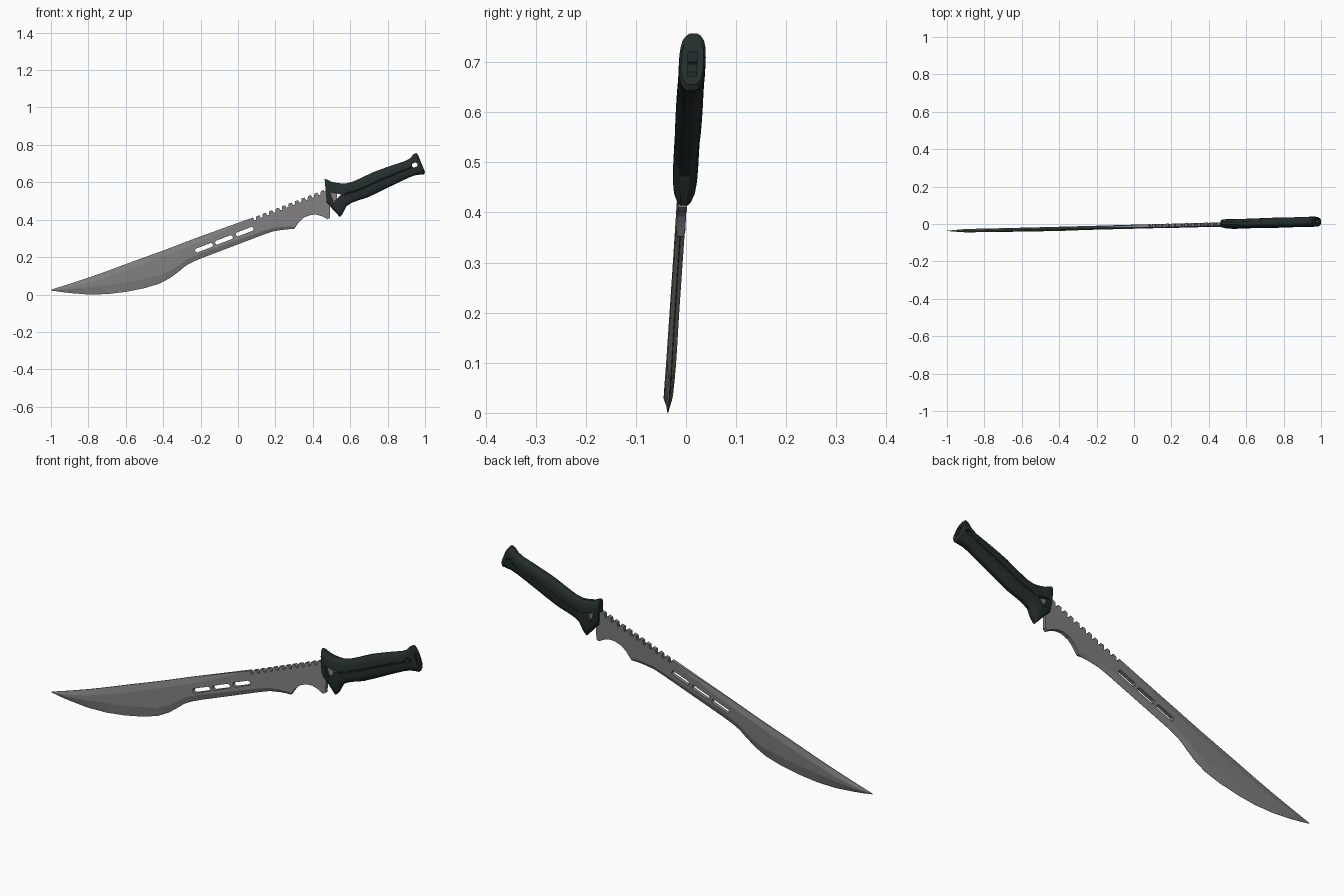
import bpy, bmesh, math
from mathutils import Vector

if "Cube" in bpy.data.objects:
    bpy.data.objects.remove(bpy.data.objects["Cube"])


def material(name, rgb):
    m = bpy.data.materials.new(name)
    m.diffuse_color = (*rgb, 1)
    m.use_nodes = True
    m.node_tree.nodes["Principled BSDF"].inputs["Base Color"].default_value = m.diffuse_color
    return m


STEEL = material("grey_steel", (0.215, 0.208, 0.213))
GRIP = material("dark_green_black", (0.018, 0.027, 0.026))


def loft(name, rings, mat):
    """Skin closed rings of equal point count and cap both ends."""
    bm = bmesh.new()
    vs = [[bm.verts.new(p) for p in r] for r in rings]
    n = len(vs[0])
    for a, b in zip(vs, vs[1:]):
        for i in range(n):
            j = (i + 1) % n
            bm.faces.new((a[i], a[j], b[j], b[i]))
    bm.faces.new(vs[0])
    bm.faces.new(vs[-1][::-1])
    bmesh.ops.recalc_face_normals(bm, faces=bm.faces)
    me = bpy.data.meshes.new(name)
    bm.to_mesh(me)
    bm.free()
    me.materials.append(mat)
    ob = bpy.data.objects.new(name, me)
    bpy.context.collection.objects.link(ob)
    return ob


def cut(ob, outline, half_depth=0.2):
    """Cut a prism with an (x, z) outline through the part along y."""
    c = loft("cutter", [[(x, y, z) for x, z in outline] for y in (-half_depth, half_depth)], ob.data.materials[0])
    c.hide_render = True
    mod = ob.modifiers.new("cut", 'BOOLEAN')
    mod.object = c
    mod.solver = 'EXACT'
    bpy.context.view_layer.objects.active = ob
    bpy.ops.object.modifier_apply(modifier=mod.name)
    bpy.data.objects.remove(c)


def slot(cx, cz, length, width, angle):
    """Rounded slot outline."""
    pts = []
    r, d = width / 2, (length - width) / 2
    for k in range(16):
        a = math.pi * 2 * (k + 0.5) / 16
        x = r * math.cos(a) + math.copysign(d, math.cos(a))
        z = r * math.sin(a)
        pts.append((cx + x * math.cos(angle) - z * math.sin(angle),
                    cz + x * math.sin(angle) + z * math.cos(angle)))
    return pts


def interp(pts, x):
    for (x0, z0), (x1, z1) in zip(pts, pts[1:]):
        if x <= x1:
            return z0 + (z1 - z0) * (x - x0) / (x1 - x0)
    return pts[-1][1]


# Blade outline: spine and cutting edge
spine = [(-1, .026), (-.9, .057), (-.8, .09), (-.69, .129), (-.58, .17), (-.4, .235), (-.23, .3), (.08, .412)]
edge = [(-1, .022), (-.95, .014), (-.9, .008), (-.8, .0), (-.7, .002), (-.6, .014), (-.5, .034), (-.42, .058),
        (-.36, .09), (-.31, .128), (-.28, .153), (-.24, .175), (-.19, .196), (.13, .318), (.185, .337),
        (.24, .346), (.303, .352), (.315, .372), (.33, .392), (.355, .413), (.39, .426), (.42, .427),
        (.45, .418), (.48, .402), (.491, .41), (.494, .5), (.53, .5)]

# Saw teeth along the rear of the spine
pitch = .0345
for i in range(11):
    x = .08 + i * pitch
    z = .41 + (x - .08) * .39
    spine += [(x + .007, z - .012), (x + .016, z - .012), (x + .018, z + .008), (x + .0335, z + .014)]
spine += [(.463, .55), (.492, .555), (.494, .545), (.53, .54)]

bevel_low = [(-1, .02), (-.8, .05), (-.5, .05), (-.28, .03), (.2, .018), (.3, .012), (.315, .002), (.6, .002)]
bevel_top = [(-1, .02), (-.6, .035), (0, .025), (.08, .003), (.6, .003)]
edge_w = [(-1, .08), (.28, .08), (.315, 1), (.6, 1)]
spine_w = [(-1, .15), (-.3, .25), (.06, .5), (.08, 1), (.6, 1)]
T = .009
rings = []
for x in sorted({round(p[0], 4) for p in spine + edge}):
    lo, hi = interp(edge, x), interp(spine, x)
    h = hi - lo
    t = T * min(1, h / .05)
    a = lo + min(interp(bevel_low, x), .42 * h)
    b = hi - min(interp(bevel_top, x), .35 * h)
    half = [(lo, t * interp(edge_w, x)), (a, t), (b, t), (hi, t * interp(spine_w, x))]
    rings.append([(x, -y, z) for z, y in half] + [(x, y, z) for z, y in reversed(half)])
blade = loft("blade", rings, STEEL)

# Three lightening slots
for cx, cz in ((-.182, .25), (-.075, .292), (.035, .336)):
    cut(blade, slot(cx, cz, .1, .022, math.radians(21)))

# Handle: guard, grip and flared pommel. Each station: top, bottom, half thickness, groove depth
stations = [((.463, .618), (.474, .487), .019, 1), ((.475, .615), (.495, .468), .023, 1),
            ((.50, .603), (.545, .414), .025, 1), ((.535, .596), (.56, .432), .025, 1),
            ((.555, .594), (.58, .472), .025, 1), ((.575, .594), (.607, .49), .025, .85),
            ((.61, .602), (.642, .503), .025, .78), ((.66, .624), (.695, .52), .026, .78),
            ((.72, .653), (.75, .546), .0265, .78), ((.785, .677), (.815, .578), .0265, .78),
            ((.84, .696), (.868, .604), .026, .78), ((.89, .712), (.913, .625), .026, .85),
            ((.92, .728), (.945, .637), .0265, 1), ((.938, .75), (.975, .641), .0265, 1),
            ((.952, .757), (.995, .643), .026, 1), ((.963, .745), (1.0, .655), .022, 1)]
section = [(-1, .3), (-.93, .55), (-.75, .83), (-.5, .96), (-.25, 1), (-.07, 1), (-.03, 0)]
section += [(-u, v) for u, v in reversed(section)]
rings = []
for top, bot, t, g in stations:
    p, q = Vector(top), Vector(bot)
    half = []
    for u, v in section:
        c = (p + q) / 2 + (p - q) / 2 * u
        half.append((c.x, t * (v or g), c.y))
    rings.append([(x, -y, z) for x, y, z in half] + [(x, y, z) for x, y, z in reversed(half)])
handle = loft("handle", rings, GRIP)

# Triangular window in the guard, lanyard hole and end channel in the pommel
cut(handle, [(.492, .546), (.552, .535), (.535, .517), (.512, .495)])
cut(handle, slot(.945, .692, .032, .024, math.radians(21)))
cut(handle, [(.935, .672), (1.05, .672), (1.05, .72), (.935, .72)], .009)

# Lean both parts slightly out of the vertical plane and shade
for ob, shift in ((blade, -.03), (handle, -.028)):
    for v in ob.data.vertices:
        v.co.y += .008 * v.co.x + .047 * v.co.z + shift
    bpy.ops.object.select_all(action='DESELECT')
    ob.select_set(True)
    bpy.context.view_layer.objects.active = ob
    bpy.ops.object.shade_smooth_by_angle(angle=math.radians(25 if ob is handle else 8))
